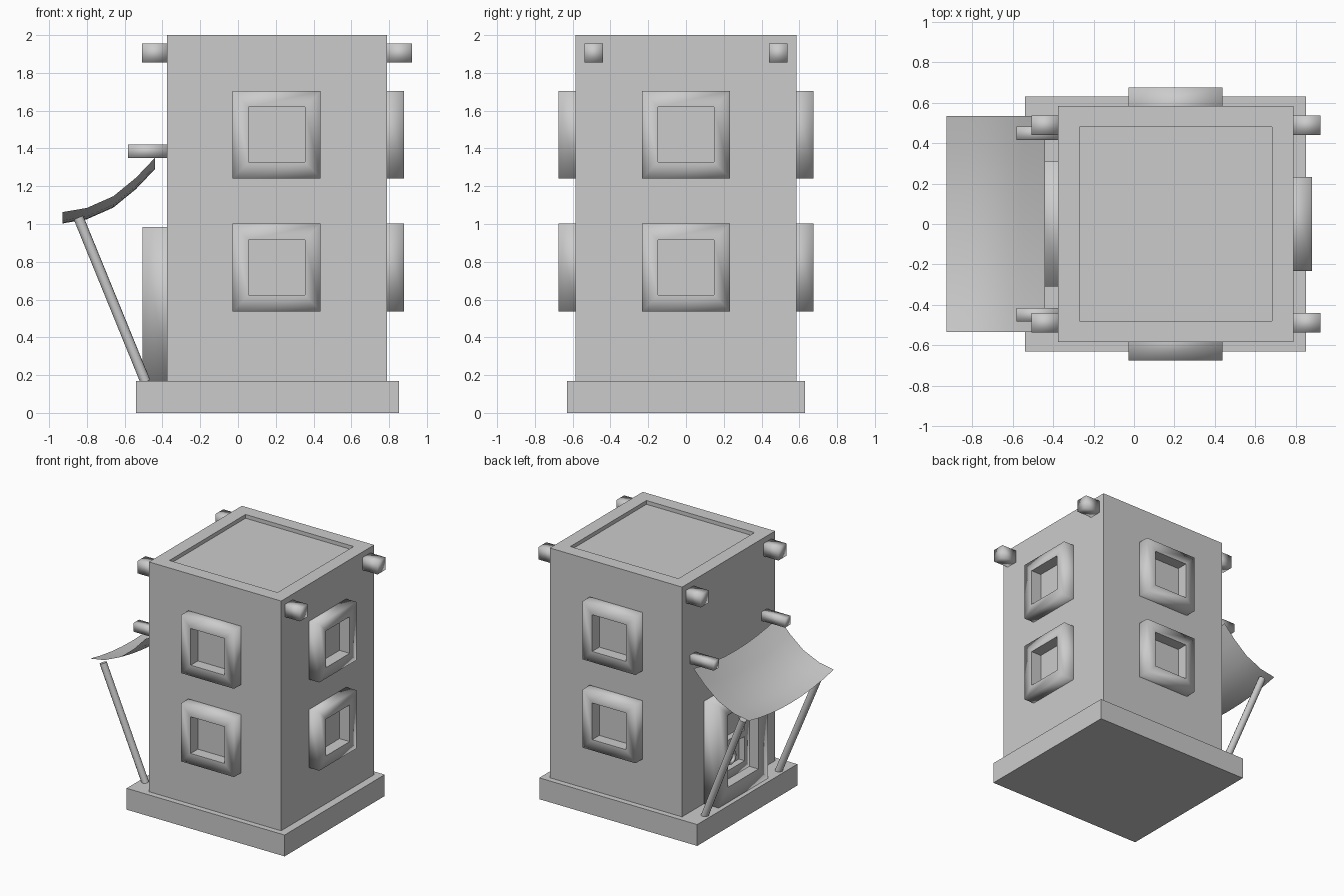
import bpy, bmesh
from math import pi
from mathutils import Vector, Matrix

if "Cube" in bpy.data.objects:
    bpy.data.objects.remove(bpy.data.objects["Cube"])


def make(name, bm, smooth=False):
    bmesh.ops.recalc_face_normals(bm, faces=bm.faces)
    for f in bm.faces:
        f.smooth = smooth
    me = bpy.data.meshes.new(name)
    bm.to_mesh(me)
    bm.free()
    ob = bpy.data.objects.new(name, me)
    bpy.context.collection.objects.link(ob)
    return ob


def box(name, x, y, z, smooth=False):
    bm = bmesh.new()
    bmesh.ops.create_cube(bm, size=1)
    for v in bm.verts:
        v.co = [(a + b) / 2 + c * (b - a) for (a, b), c in zip((x, y, z), v.co)]
    return make(name, bm, smooth)


def frame(name, loc, turn, w, h, depth, hole_w, hole_h, smooth=True):
    """Hollow square frame standing out from a wall; loc is the centre on the wall."""
    bm = bmesh.new()
    loops = []
    for lw, lh, d in ((w, h, 0), (w, h, -depth), (hole_w, hole_h, -depth), (hole_w, hole_h, 0)):
        loops.append([bm.verts.new((sx * lw / 2, d, sz * lh / 2))
                      for sx, sz in ((-1, -1), (1, -1), (1, 1), (-1, 1))])
    for a, b in zip(loops, loops[1:]):
        for i in range(4):
            j = (i + 1) % 4
            bm.faces.new((a[i], a[j], b[j], b[i]))
    # crisp edge around the opening, soft shading elsewhere
    for i in range(4):
        bm.edges.get((loops[2][i], loops[2][(i + 1) % 4])).smooth = False
        bm.edges.get((loops[2][i], loops[3][i])).smooth = False
    bmesh.ops.transform(bm, matrix=Matrix.Translation(loc) @ Matrix.Rotation(turn, 4, 'Z'),
                        verts=bm.verts)
    return make(name, bm, smooth)


def pole(name, a, b, r):
    a, b = Vector(a), Vector(b)
    d = b - a
    bm = bmesh.new()
    m = Matrix.Translation((a + b) / 2) @ d.to_track_quat('Z', 'Y').to_matrix().to_4x4()
    bmesh.ops.create_cone(bm, cap_ends=True, segments=12, radius1=r, radius2=r,
                          depth=d.length, matrix=m)
    ob = make(name, bm)
    for p in ob.data.polygons:
        p.use_smooth = len(p.vertices) == 4


X0, X1, Y, CX = -0.375, 0.79, 0.585, 0.205

# plinth
box("plinth", (-0.54, 0.852), (-0.63, 0.63), (0, 0.17))

# tower body with sunken flat roof
tower = box("tower", (X0, X1), (-Y, Y), (0.165, 2.0))
bm = bmesh.new()
bm.from_mesh(tower.data)
bm.faces.ensure_lookup_table()
roof = max(bm.faces, key=lambda f: f.calc_center_median().z)
bmesh.ops.inset_region(bm, faces=[roof], thickness=0.15)
ext = bmesh.ops.extrude_discrete_faces(bm, faces=[roof])["faces"]
bmesh.ops.translate(bm, vec=(0, 0, -0.03), verts=ext[0].verts)
bm.to_mesh(tower.data)
bm.free()

# windows: two floors on front, right and back walls
for side, x, y, turn in (("front", CX, -Y, 0), ("right", X1, 0, pi / 2), ("back", CX, Y, pi)):
    for floor, z in (("lower", 0.77), ("upper", 1.473)):
        frame(f"{side}_{floor}_window", (x, y, z), turn, 0.466, 0.464, 0.09, 0.298, 0.292)

# beam ends under the roof and awning beams
for s, tag in ((-1, "front"), (1, "back")):
    ys = sorted((s * 0.44, s * 0.538))
    box(f"{tag}_left_beam", (-0.507, X0), ys, (1.855, 1.955), True)
    box(f"{tag}_right_beam", (X1, 0.922), ys, (1.855, 1.955), True)
    box(f"{tag}_awning_beam", (-0.582, X0), sorted((s * 0.415, s * 0.483)), (1.35, 1.42), True)
    pole(f"{tag}_awning_pole", (-0.49, s * 0.465, 0.165), (-0.845, s * 0.49, 1.035), 0.027)

# sagging cloth awning
profile = [(-0.44, 1.35), (-0.54, 1.245), (-0.66, 1.147), (-0.80, 1.085), (-0.928, 1.063)]
bm = bmesh.new()
N = 8
rows = []
for px, pz in profile:
    rows.append([bm.verts.new((px, 0.535 * t, pz - 0.06 * (1 - t * t)))
                 for t in (2 * i / N - 1 for i in range(N + 1))])
for a, b in zip(rows, rows[1:]):
    for i in range(N):
        bm.faces.new((a[i], a[i + 1], b[i + 1], b[i]))
awning = make("awning", bm, True)
if awning.data.polygons[0].normal.z < 0:
    awning.data.flip_normals()

# door frame, door panel with raised rails and ring handle
frame("door_frame", (X0, 0, 0.5775), -pi / 2, 0.62, 0.815, 0.13, 0.38, 0.575)
frame("door_panel_rim", (X0, 0, 0.5775), -pi / 2, 0.38, 0.575, 0.05, 0.26, 0.44)
box("door_rail", (-0.425, X0), (-0.13, 0.13), (0.55, 0.60))
bpy.ops.mesh.primitive_torus_add(location=(-0.41, 0.02, 0.44), rotation=(0, pi / 2, 0),
                                 major_radius=0.045, minor_radius=0.014,
                                 major_segments=16, minor_segments=8)
bpy.context.object.name = "door_ring"
bpy.ops.object.shade_smooth()
